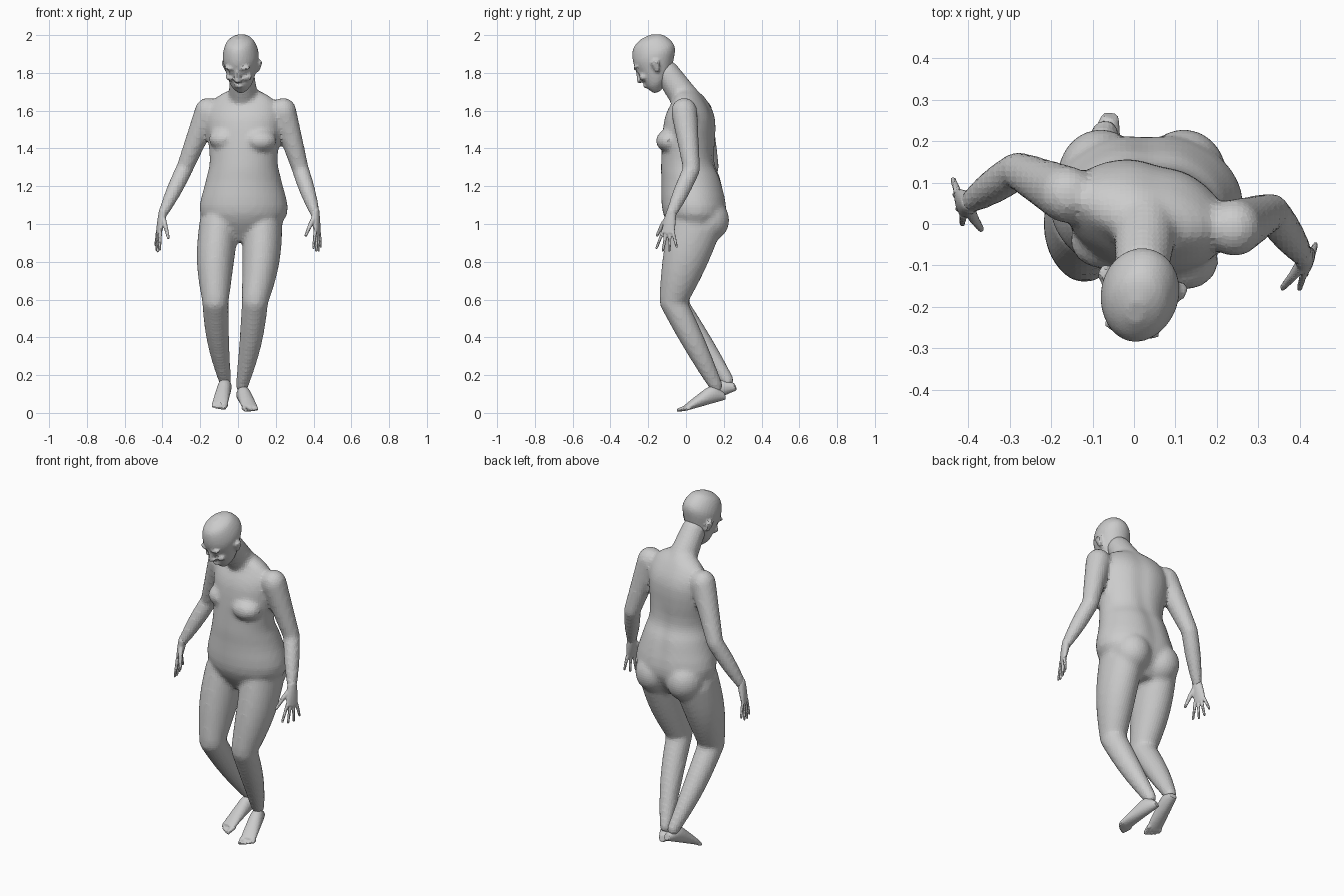
import bpy, bmesh
from math import sin, cos, pi, radians
from mathutils import Vector, Matrix

if "Cube" in bpy.data.objects:
    bpy.data.objects.remove(bpy.data.objects["Cube"])

skin = bpy.data.materials.new("clay_grey")
skin.use_nodes = True
grey = (0.6, 0.6, 0.6, 1)
skin.diffuse_color = grey
skin.node_tree.nodes["Principled BSDF"].inputs["Base Color"].default_value = grey

SIDEWAYS = Vector((1, 0, 0))
DEPTH = Vector((0, 1, 0))


def spline(rows, steps=4):
    """Smooth rows running through the given key rows."""
    keys = [Vector(row) for row in rows]
    keys = [keys[0]] + keys + [keys[-1]]
    result = []
    for before, start, end, after in zip(keys, keys[1:], keys[2:], keys[3:]):
        for step in range(steps):
            t = step / steps
            ease_in = (end - before) * (t * (1 - t) ** 2 / 2)
            ease_out = (after - start) * (t * t * (1 - t) / 2)
            blend = t * t * (3 - 2 * t)
            result.append(start * (1 - blend) + end * blend + ease_in - ease_out)
    return result + [keys[-1]]


def loft(bm, rings, groove=0, sides=32):
    """Skin over ellipses, each given as centre and two half-axes."""
    loops = []
    for centre, across, along in rings:
        loop = []
        for k in range(sides):
            angle = 2 * pi * k / sides
            dent = 1 - groove * max(0, sin(angle)) ** 40
            loop.append(bm.verts.new(centre + (across * cos(angle) + along * sin(angle)) * dent))
        loops.append(loop)
    for lower, upper in zip(loops, loops[1:]):
        for k in range(sides):
            n = (k + 1) % sides
            bm.faces.new((lower[k], lower[n], upper[n], upper[k]))
    bm.faces.new(loops[0])
    bm.faces.new(loops[-1])


def ball(bm, centre, radii):
    place = Matrix.Translation(centre) @ Matrix.Diagonal((*radii, 1))
    bmesh.ops.create_uvsphere(bm, u_segments=20, v_segments=12, radius=1, matrix=place)


def limb(bm, start, end, start_size, end_size, bulge=0, bow=0, across=SIDEWAYS):
    """Tapered limb with round ends; sizes are half width and half depth."""
    start, end = Vector(start), Vector(end)
    start_size, end_size = Vector(start_size), Vector(end_size)
    direction = (end - start).normalized()
    u = (across - direction * across.dot(direction)).normalized()
    v = direction.cross(u)
    rings = []
    for step in range(9):
        t = step / 8
        swell = sin(pi * t)
        width, depth = start_size.lerp(end_size, t) + Vector((bulge, bulge)) * swell
        rings.append((start.lerp(end, t) + u * bow * swell, u * width, v * depth))
    loft(bm, rings)
    for point, size in ((start, start_size), (end, end_size)):
        ball(bm, point, [min(size)] * 3)


def finish(bm, name, voxel, relax):
    """Fuse the overlapping volumes into one skin."""
    bmesh.ops.recalc_face_normals(bm, faces=bm.faces)
    mesh = bpy.data.meshes.new(name)
    bm.to_mesh(mesh)
    bm.free()
    mesh.materials.append(skin)
    part = bpy.data.objects.new(name, mesh)
    bpy.context.collection.objects.link(part)
    fuse = part.modifiers.new("fuse", 'REMESH')
    fuse.mode = 'VOXEL'
    fuse.voxel_size = voxel
    smooth = part.modifiers.new("relax", 'SMOOTH')
    smooth.factor = 0.5
    smooth.iterations = relax


# Torso: height, depth offset, half width, half depth; it twists above the waist
body = bmesh.new()
torso = [(.91, .05, .1, .08), (1.05, .05, .23, .17), (1.23, .03, .2, .16), (1.34, .01, .18, .14),
         (1.55, .02, .2, .13), (1.66, .02, .16, .08), (1.72, 0, .05, .04)]
rings = []
for z, y, width, depth in spline(torso):
    twist = Matrix.Rotation(radians(-14) * min(1, max(0, (z - 1.2) * 4)), 3, 'Z')
    rings.append((Vector((.03, y, z)), twist @ SIDEWAYS * width, twist @ DEPTH * depth))
loft(body, rings, groove=.07, sides=48)
limb(body, (.03, .02, 1.63), (.02, -.1, 1.8), (.08, .08), (.066, .066))

# Chest and seat
ball(body, (.12, -.09, 1.44), (.085, .07, .06))
ball(body, (-.07, -.04, 1.45), (.085, .07, .06))
for x in (.12, -.08):
    ball(body, (x, .115, 1.02), (.105, .115, .115))

# Arms: shoulder, elbow, wrist
left_wrist, right_wrist = (.41, -.08, 1.05), (-.4, .05, 1.05)
for shoulder, elbow, wrist in (((.24, -.01, 1.6), (.33, .03, 1.29), left_wrist),
                               ((-.16, .07, 1.6), (-.28, .13, 1.3), right_wrist)):
    limb(body, shoulder, elbow, (.068, .07), (.045, .045))
    limb(body, elbow, wrist, (.045, .045), (.025, .028), bulge=.006)

# Legs: hip, knee, ankle
for hip, knee, ankle in (((.13, .05, 1), (.09, -.07, .59), (.02, .16, .14)),
                         ((-.1, .05, 1), (-.12, -.07, .59), (-.07, .22, .17))):
    outward = .01 if hip[0] > 0 else -.01
    limb(body, hip, knee, (.105, .14), (.07, .074), bulge=.01, bow=outward)
    limb(body, knee, ankle, (.07, .07), (.033, .036), bulge=.007, bow=outward)
finish(body, "body", voxel=.0135, relax=5)


def foot(name, heel, toe, inward):
    """Heel and toe are points on the sole; the big toe lies inward."""
    bm = bmesh.new()
    heel, toe = Vector(heel), Vector(toe)
    sole = toe - heel
    side = Vector((-sole.y, sole.x, 0)).normalized()
    if side.x * inward < 0:
        side.negate()
    up = sole.cross(side).normalized()
    up *= 1 if up.z > 0 else -1
    rows = spline([(0, .02, .02), (.2, .035, .045), (.5, .04, .034), (.85, .043, .014)])
    loft(bm, [(heel + sole * t + up * height, side * width, up * height) for t, width, height in rows])
    # Toes shorten and thin away from the big toe
    for k in range(5):
        size = .009 if k else .013
        base = heel + sole * .8 + up * size + side * (.033 - .017 * k)
        reach = .16 - .006 * k * k
        limb(bm, base, base + sole * reach, (size, size), (size * .8, size * .8), across=side)
    finish(bm, name, voxel=.0065, relax=2)


foot("left_foot", (.01, .21, .07), (.075, -.04, 0), inward=-1)
foot("right_foot", (-.055, .27, .12), (-.105, .01, .01), inward=1)


def hand(name, wrist, fingers, thumb):
    """Fingers point along one direction, the thumb side along another."""
    bm = bmesh.new()
    wrist, along, side = Vector(wrist), Vector(fingers).normalized(), Vector(thumb)
    side = (side - along * side.dot(along)).normalized()
    palm = along.cross(side)
    if palm.x * wrist.x > 0:
        palm.negate()
    limb(bm, wrist - along * .02, wrist + along * .1, (.026, .022), (.037, .012), bulge=.002, across=side)
    # Four fingers fan out from the knuckles
    for k, length in enumerate((.09, .1, .095, .07)):
        knuckle = wrist + along * .095 + side * (.03 - .02 * k)
        tip = knuckle + along * length + side * (.024 - .017 * k) + palm * .01
        limb(bm, knuckle, tip, (.0095, .0095), (.007, .007), across=side)
    joint = wrist + along * .055 + side * .044 + palm * .016
    limb(bm, wrist + along * .01 + side * .01, joint, (.015, .015), (.012, .012), across=side)
    limb(bm, joint, joint + along * .06 + side * .03 + palm * .022, (.012, .012), (.008, .008), across=side)
    finish(bm, name, voxel=.005, relax=2)


hand("left_hand", left_wrist, fingers=(.1, -.16, -1), thumb=(-.35, -.93, 0))
hand("right_hand", right_wrist, fingers=(-.2, 0, -1), thumb=(.25, -.97, 0))

# Head, built upright about its middle: height, depth offset, half width, half depth
head = bmesh.new()
skull = [(-.175, -.065, .02, .02), (-.135, -.045, .058, .06), (-.065, -.018, .082, .095),
         (.01, 0, .094, .12), (.085, 0, .07, .09), (.116, 0, .02, .03)]
loft(head, [(Vector((0, y, z)), SIDEWAYS * width, DEPTH * depth) for z, y, width, depth in spline(skull)])

# Face
limb(head, (0, -.11, -.02), (0, -.128, -.08), (.011, .012), (.015, .015))
for z in (-.113, -.125):
    ball(head, (0, -.108, z), (.025, .014, .007))
for s in (-1, 1):
    ball(head, (s * .014, -.12, -.082), (.01, .013, .009))
    ball(head, (s * .036, -.106, -.014), (.034, .018, .011))
    ball(head, (s * .036, -.1, -.04), (.017, .014, .009))
    ball(head, (s * .045, -.09, -.075), (.026, .025, .02))
    # Ear
    limb(head, (s * .084, 0, -.08), (s * .1, .01, -.035), (.01, .014), (.011, .024))

# Nod and turn the head, then set it on the neck
pose = Matrix.Translation((.015, -.165, 1.885)) @ Matrix.Rotation(radians(-13), 4, 'Z')
pose = pose @ Matrix.Rotation(radians(25), 4, 'X')
bmesh.ops.transform(head, matrix=pose, verts=head.verts)
finish(head, "head", voxel=.0085, relax=2)
